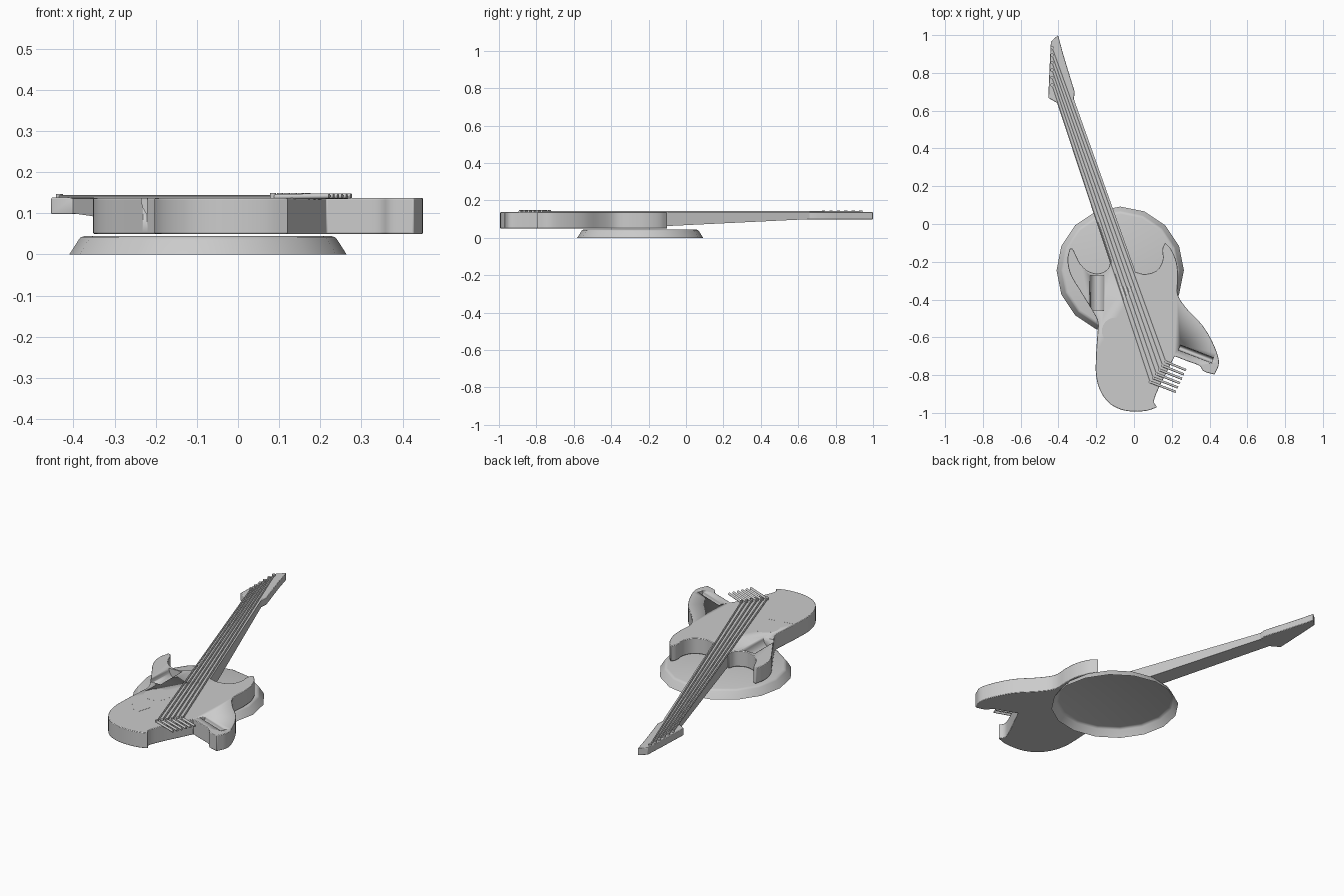
import bpy, bmesh, math
from mathutils import Vector

if "Cube" in bpy.data.objects:
    bpy.data.objects.remove(bpy.data.objects["Cube"])


def finish(name, bm, angle=35):
    me = bpy.data.meshes.new(name)
    bmesh.ops.recalc_face_normals(bm, faces=bm.faces)
    bm.to_mesh(me)
    bm.free()
    ob = bpy.data.objects.new(name, me)
    bpy.context.collection.objects.link(ob)
    bpy.ops.object.select_all(action='DESELECT')
    ob.select_set(True)
    bpy.context.view_layer.objects.active = ob
    bpy.ops.object.shade_smooth_by_angle(angle=math.radians(angle))
    return ob


def loft(name, rings, close_bottom=True, angle=35):
    """Join rings of equal point count, bottom to top, and cap them."""
    bm = bmesh.new()
    vs = [[bm.verts.new(p) for p in r] for r in rings]
    n = len(vs[0])
    for a, b in zip(vs, vs[1:]):
        for i in range(n):
            j = (i + 1) % n
            bm.faces.new((a[i], a[j], b[j], b[i]))
    if close_bottom:
        bm.faces.new(vs[0][::-1])
    bm.faces.new(vs[-1])
    return finish(name, bm, angle)


def prism(name, pts, z0, z1):
    return loft(name, [[(x, y, z) for x, y in pts] for z in (z0, z1)])


def circle(cx, cy, r, z, n):
    return [(cx + r * math.sin(2 * math.pi * i / n),
             cy + r * math.cos(2 * math.pi * i / n), z) for i in range(n)]


def smooth(pts, steps=4):
    """Catmull-Rom curve through the points, sharp at both ends."""
    p = [Vector(q) for q in pts]
    p = [2 * p[0] - p[1]] + p + [2 * p[-1] - p[-2]]
    out = []
    for i in range(1, len(p) - 2):
        a, b, c, d = p[i - 1:i + 3]
        for k in range(steps):
            t = k / steps
            out.append(0.5 * (2 * b + (c - a) * t + (2 * a - 5 * b + 4 * c - d) * t * t
                              + (3 * b - a - 3 * c + d) * t ** 3))
    return out


def rod(name, a, b, r, sides=8):
    a, b = Vector(a), Vector(b)
    bpy.ops.mesh.primitive_cylinder_add(vertices=sides, radius=r, depth=(b - a).length,
                                        location=(a + b) / 2)
    ob = bpy.context.object
    ob.name = name
    ob.rotation_euler = (b - a).to_track_quat('Z', 'Y').to_euler()
    bpy.ops.object.shade_smooth_by_angle(angle=math.radians(50))
    return ob


# hollow round stand, open underneath
cx, cy = -0.073, -0.245
loft("stand", [circle(cx, cy, r, z, 16) for r, z in
               ((0.337, 0), (0.314, 0.036), (0.309, 0.042), (0.298, 0.045))], False, 60)

# guitar body outline, split where it has sharp corners
left_side = [(-0.34, -0.13), (-0.352, -0.19), (-0.335, -0.27), (-0.275, -0.37), (-0.22, -0.46),
             (-0.192, -0.52), (-0.195, -0.6), (-0.201, -0.7), (-0.201, -0.8), (-0.18, -0.88),
             (-0.135, -0.945), (-0.07, -0.982), (0, -0.993), (0.07, -0.988), (0.122, -0.97)]
notch = [(0.122, -0.97), (0.106, -0.935), (0.135, -0.86), (0.17, -0.79), (0.215, -0.7)]
lower_tail = [(0.215, -0.7), (0.28, -0.725), (0.345, -0.75), (0.37, -0.78), (0.427, -0.797)]
right_side = [(0.427, -0.797), (0.45, -0.73), (0.42, -0.635), (0.365, -0.54), (0.285, -0.455),
              (0.232, -0.375), (0.233, -0.29), (0.227, -0.21), (0.2, -0.14), (0.164, -0.1)]
right_horn = [(0.164, -0.1), (0.15, -0.135), (0.152, -0.19), (0.122, -0.245), (0.06, -0.265),
              (0.012, -0.255)]
left_horn = [(-0.125, -0.2), (-0.14, -0.24), (-0.19, -0.262), (-0.245, -0.248), (-0.285, -0.21),
             (-0.31, -0.16), (-0.325, -0.132), (-0.34, -0.13)]
outline = []
for part in (left_side, notch, lower_tail, right_side, right_horn, left_horn):
    outline += smooth(part)
outline.insert(len(outline) - 4 * (len(left_horn) - 1), Vector(right_horn[-1]))
body = prism("guitar_body", outline, 0.05, 0.137)
bev = body.modifiers.new("edge", 'BEVEL')
bev.width, bev.segments, bev.limit_method = 0.003, 2, 'ANGLE'
bev.angle_limit = math.radians(60)

# two rounded pockets sunk into the top
for x, y, length, half, depth, ang in ((-0.196, -0.365, 0.185, 0.039, 0.05, 90),
                                       (0.328, -0.688, 0.187, 0.015, 0.03, -21)):
    d = Vector((math.cos(math.radians(ang)), math.sin(math.radians(ang)), 0)) * length / 2
    s = Vector((-d.y, d.x, 0)).normalized()
    rings = []
    for sign in (-1, 1):
        c = Vector((x, y, 0.137)) + d * sign
        ring = [c + s * half * math.cos(t) - Vector((0, 0, depth * math.sin(t)))
                for t in [math.pi * i / 12 for i in range(13)]]
        rings.append(ring + [c - s * half + Vector((0, 0, 0.03)), c + s * half + Vector((0, 0, 0.03))])
    cutter = loft("pocket_cutter", rings)
    cutter.hide_render = True
    cutter.hide_set(True)
    cut = body.modifiers.new("pocket", 'BOOLEAN')
    cut.object, cut.operation, cut.solver = cutter, 'DIFFERENCE', 'EXACT'

# flush inlays
loft("round_inlay", [circle(-0.1, -0.566, 0.07, z, 32) for z in (0.13, 0.1373)])
prism("triangle_inlay", [(-0.195, -0.672), (-0.07, -0.95 + 0.14), (-0.02, -0.64)], 0.13, 0.1373)

# tapered neck
nut_l, nut_r = (-0.402, 0.64), (-0.318, 0.66)
heel_l, heel_r = (-0.075, -0.33), (0.035, -0.33)
loft("neck", [
    [(*heel_l, 0.052), (*heel_r, 0.052), (*nut_r, 0.1), (*nut_l, 0.1)],
    [(*heel_l, 0.1372), (*heel_r, 0.1372), (*nut_r, 0.138), (*nut_l, 0.138)]])

# headstock
head = prism("headstock", [(-0.402, 1.0), (-0.44, 0.965), (-0.446, 0.85), (-0.454, 0.668),
                           (-0.402, 0.638), (-0.32, 0.645), (-0.314, 0.7), (-0.348, 0.81),
                           (-0.378, 0.91)], 0.098, 0.138)
bev = head.modifiers.new("edge", 'BEVEL')
bev.width, bev.segments = 0.003, 2

# six strings with head pegs and bridge tuners
for i in range(6):
    t = i / 5
    top = Vector((-0.434, 0.735 + 0.2 * t, 0.14))
    bridge = Vector((0.085 + 0.084 * t, -0.836 + 0.106 * t, 0.14))
    tail = Vector((0.222 + 0.053 * t, -0.889 + 0.116 * t, 0.142))
    rod("string", top, bridge, 0.0045, 6)
    rod("peg", top - Vector((0, 0, 0.01)), top + Vector((0, 0, 0.007)), 0.009, 10)
    rod("bridge_tuner", bridge, tail, 0.0065, 10)
    rod("saddle", bridge - Vector((0, 0, 0.01)), bridge + Vector((0, 0, 0.009)), 0.008, 10)
